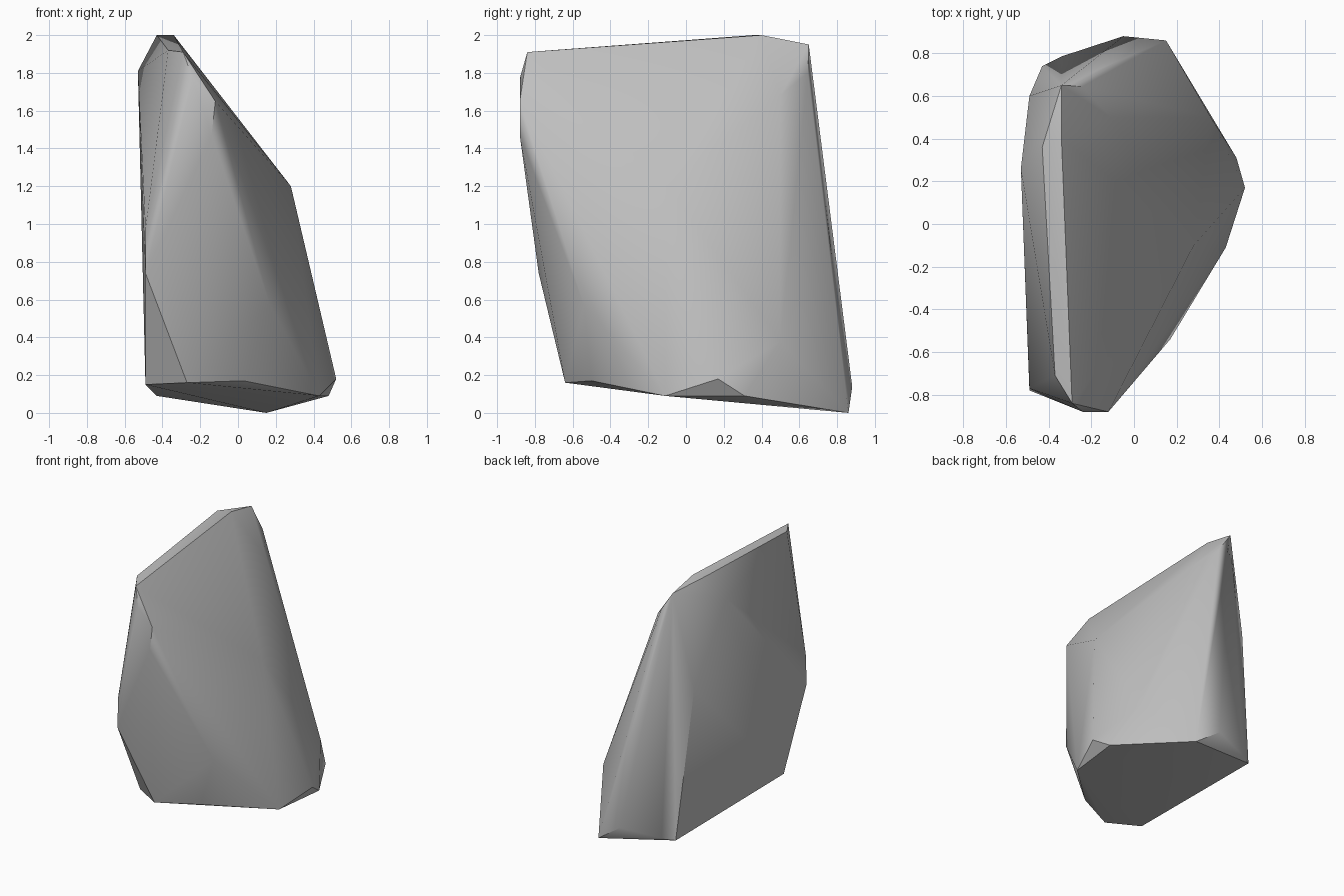
import bpy
import bmesh
import math

cube = bpy.data.objects.get("Cube")
if cube:
    bpy.data.objects.remove(cube, do_unlink=True)

# Corners of the boulder, grouped by region
ridge = [(-.43, .36, 2), (-.34, .40, 2), (-.34, .65, 1.95),
         (-.29, -.84, 1.91), (-.37, -.71, 1.92)]
front = [(-.24, -.88, 1.77), (-.12, -.88, 1.65), (-.14, -.88, 1.47),
         (.17, -.54, .57)]
left_slope = [(.28, -.1, 1.2), (-.11, .5, 1.68), (-.24, .645, 1.8),
              (.36, .5, .38)]
right_wall = [(-.53, .26, 1.81), (-.49, .6, 1.22),
              (-.49, -.77, .97), (-.49, -.78, .74)]
base = [(.15, .86, 0), (-.43, .74, .09), (-.34, .785, .1),
        (-.49, -.5, .15), (-.27, -.64, .16), (.03, -.5, .17),
        (.43, -.11, .09), (.48, .31, .09), (.52, .17, .18), (-.05, .88, .14)]

# Wrap the corners in a convex skin
bm = bmesh.new()
for point in ridge + front + left_slope + right_wall + base:
    bm.verts.new(point)
bmesh.ops.convex_hull(bm, input=bm.verts[:])
loose = [v for v in bm.verts if not v.link_faces]
bmesh.ops.delete(bm, geom=loose, context='VERTS')
bmesh.ops.recalc_face_normals(bm, faces=bm.faces[:])
mesh = bpy.data.meshes.new("boulder")
bm.to_mesh(mesh)
bm.free()

# Plain grey stone
stone = bpy.data.materials.new("grey_stone")
stone.use_nodes = True
colour = (.52, .52, .52, 1)
stone.diffuse_color = colour
stone.node_tree.nodes["Principled BSDF"].inputs["Base Color"].default_value = colour
mesh.materials.append(stone)

boulder = bpy.data.objects.new("boulder", mesh)
bpy.context.collection.objects.link(boulder)
bpy.context.view_layer.objects.active = boulder
boulder.select_set(True)
bpy.ops.object.shade_smooth_by_angle(angle=math.radians(38))
